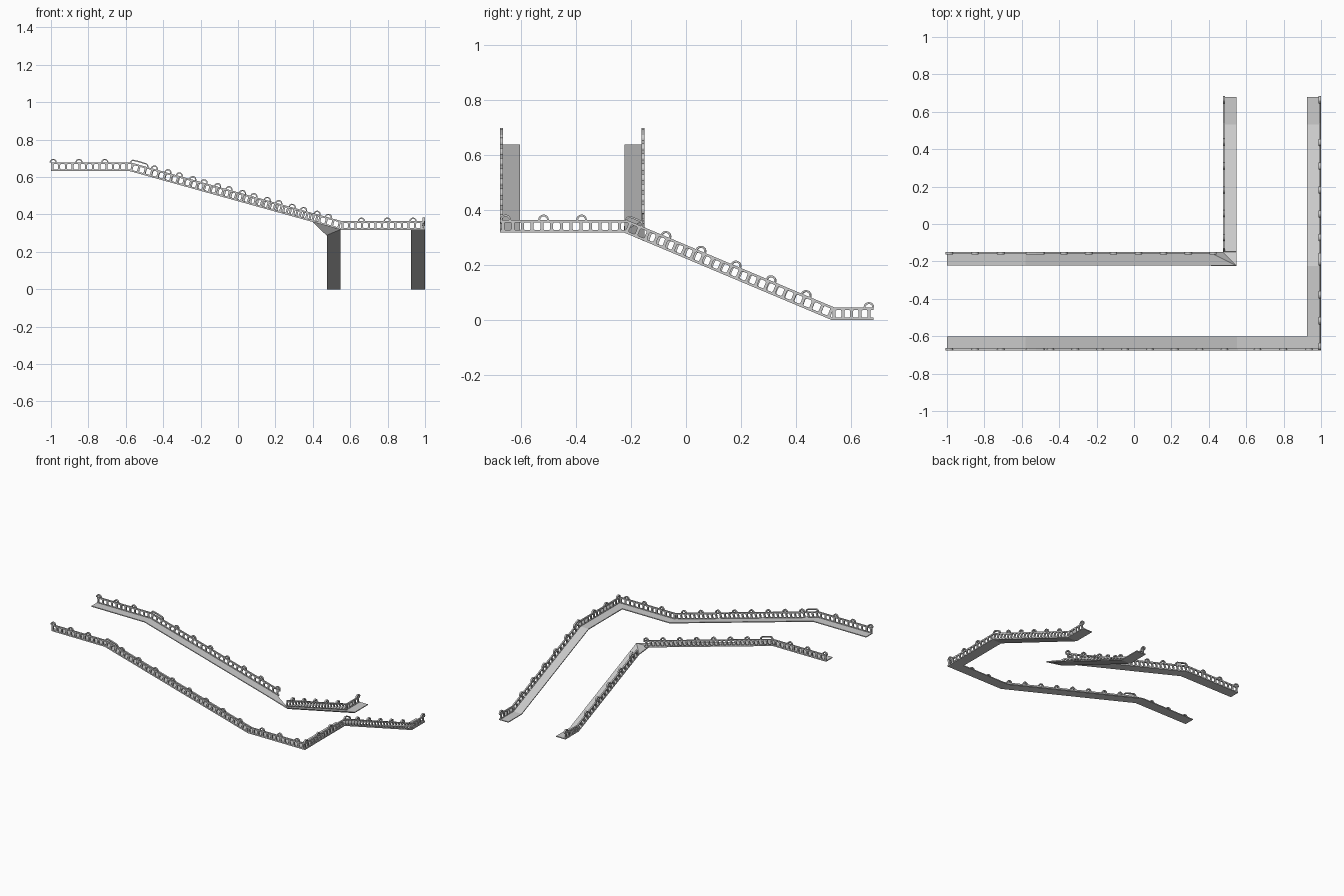
import bpy, bmesh
from math import pi, cos, sin
from mathutils import Vector as V

if "Cube" in bpy.data.objects:
    bpy.data.objects.remove(bpy.data.objects["Cube"])

Z0, Z1, Z2 = 0.0, 0.318, 0.632       # lower, middle and upper levels
UP = V((0, 0, 1))


class Part:
    """Collects flat 2D profiles in a vertical plane, extruded sideways."""

    def __init__(self, name, origin, along, side):
        self.name, self.o, self.a, self.s = name, V(origin), V(along), V(side)
        self.bm = bmesh.new()

    def slab(self, pts, w0, w1):
        sides = [[self.bm.verts.new(self.o + self.a * p[0] + UP * p[1] + self.s * w)
                  for p in pts] for w in (w0, w1)]
        n = len(pts)
        self.bm.faces.new(sides[0])
        self.bm.faces.new(sides[1][::-1])
        for i in range(n):
            j = (i + 1) % n
            self.bm.faces.new((sides[0][i], sides[1][i], sides[1][j], sides[0][j]))

    def ribbon(self, low, high, w0, w1):
        for i in range(len(low) - 1):
            self.slab([low[i], low[i + 1], high[i + 1], high[i]], w0, w1)

    def finish(self):
        bmesh.ops.remove_doubles(self.bm, verts=self.bm.verts, dist=1e-5)
        bmesh.ops.recalc_face_normals(self.bm, faces=self.bm.faces)
        me = bpy.data.meshes.new(self.name)
        self.bm.to_mesh(me)
        self.bm.free()
        bpy.context.collection.objects.link(bpy.data.objects.new(self.name, me))


def offset(path, d):
    """Mitred parallel of a (t, z) polyline."""
    p = [V(q) for q in path]
    dirs = [(p[i + 1] - p[i]).normalized() for i in range(len(p) - 1)]
    nor = [V((-u.y, u.x)) for u in dirs]
    out = []
    for i in range(len(p)):
        a, b = nor[max(i - 1, 0)], nor[min(i, len(nor) - 1)]
        m = (a + b).normalized()
        out.append(p[i] + m * (d / m.dot(a)))
    return out


def fence(name, origin, along, side, path, starts, bend, bend_half):
    H, T = 0.046, 0.005
    # bottom and top rails
    rails = Part(name + "_rails", origin, along, side)
    for lo, hi in ((0, 0.009), (0.037, H)):
        rails.ribbon(offset(path, lo), offset(path, hi), -T, T)
    rails.finish()
    posts = Part(name + "_balusters", origin, along, side)
    loops = Part(name + "_loops", origin, along, side)

    def arch(c, u, n, half):
        r, th = 0.0195, 0.007
        prof = []
        for rad in (r - th, r):
            pts = []
            for k in range(9):
                a = pi - pi * k / 8
                shift = half if k > 4 else -half if k < 4 else 0
                pts.append(c + u * (rad * cos(a) + shift) + n * (rad * sin(a) + H))
            prof.append(pts)
        loops.ribbon(prof[0], prof[1], -T - 0.001, T + 0.001)

    flare = [(-.009, .008), (.009, .008), (.0055, .013), (.0055, .033),
             (.009, .038), (-.009, .038), (-.0055, .033), (-.0055, .013)]
    for i in range(len(path) - 1):
        a, b = V(path[i]), V(path[i + 1])
        L = (b - a).length
        u = (b - a) / L
        n = V((-u.y, u.x))
        # evenly spaced balusters with flared ends
        cnt = max(2, round((L - 0.02) / 0.0365))
        for k in range(cnt + 1):
            c = a + u * (0.008 + (L - 0.024) * k / cnt)
            posts.slab([c + u * x + n * y for x, y in flare], -T * .9, T * .9)
        # loops above the top rail
        s = starts[i]
        while s is not None and s < L - 0.015:
            if not (i == bend - 1 and s > L - 0.07):
                arch(a + u * s, u, n, 0)
            s += 0.138
    # long loop over the convex bend
    if bend:
        a, b, c = (V(path[k]) for k in (bend - 1, bend, bend + 1))
        u = (c - b).normalized()
        arch(b + u * (bend_half * .9), u, V((-u.y, u.x)), bend_half * .7)
    posts.finish()
    loops.finish()


def plate(name, origin, along, side, path, w):
    p = Part(name, origin, along, side)
    p.ribbon(offset(path, 0), offset(path, 0.006), 0, w)
    p.finish()


X, Y = (1, 0, 0), (0, 1, 0)
slope_x = lambda x: Z1 + (0.55 - x) * (Z2 - Z1) / 1.13
slope_y = lambda y: Z1 - (y + 0.225) * Z1 / 0.755

upper = [(-1, Z2), (-0.58, Z2)]
lower = [(0.53, Z0), (0.68, Z0)]

# outer balustrade
fence("outer_upper_fence", (0, -0.670, 0), X, Y,
      upper + [(0.55, Z1), (0.998, Z1)], (0.012, 0.125, 0.11), 1, 0.045)
fence("outer_lower_fence", (0.993, 0, 0), Y, X,
      [(-0.672, Z1), (-0.225, Z1)] + lower, (0.017, 0.145, 0.134), 1, 0.022)
plate("outer_upper_ledge", (0, -0.675, 0), X, Y, upper + [(0.55, Z1), (1, Z1)], 0.073)
plate("outer_lower_ledge", (0.925, 0, 0), Y, X,
      [(-0.602, Z1), (-0.225, Z1)] + lower, 0.075)

# inner balustrade
fence("inner_upper_fence", (0, -0.156, 0), X, Y,
      upper + [(0.43, slope_x(0.43))], (0.012, 0.20), 1, 0.045)
fence("inner_lower_fence", (0.481, 0, 0), Y, X,
      [(-0.15, slope_y(-0.15))] + lower, (0.065, 0.134), 0, 0)
plate("inner_upper_ledge", (0, -0.223, 0), X, Y, upper + [(0.40, slope_x(0.40))], 0.073)
plate("inner_lower_ledge", (0.475, 0, 0), Y, X,
      [(-0.15, slope_y(-0.15))] + lower, 0.073)

# twisted corner joining the two inner ledges
bm = bmesh.new()
A, B, C, D, E = (bm.verts.new(p) for p in (
    (0.40, -0.15, slope_x(0.40) + .006), (0.40, -0.223, slope_x(0.40) + .006),
    (0.548, -0.223, Z1 + .006), (0.475, -0.15, slope_y(-0.15) + .006),
    (0.548, -0.15, slope_y(-0.15) + .006)))
for f in ((A, B, C), (A, C, D), (D, C, E)):
    bm.faces.new(f)
bmesh.ops.recalc_face_normals(bm, faces=bm.faces)
bm.normal_update()
if sum(f.normal.z for f in bm.faces) < 0:
    bmesh.ops.reverse_faces(bm, faces=bm.faces)
me = bpy.data.meshes.new("inner_corner_ledge")
bm.to_mesh(me)
bm.free()
ob = bpy.data.objects.new("inner_corner_ledge", me)
bpy.context.collection.objects.link(ob)
mod = ob.modifiers.new("thickness", 'SOLIDIFY')
mod.thickness = 0.006
mod.offset = -1
